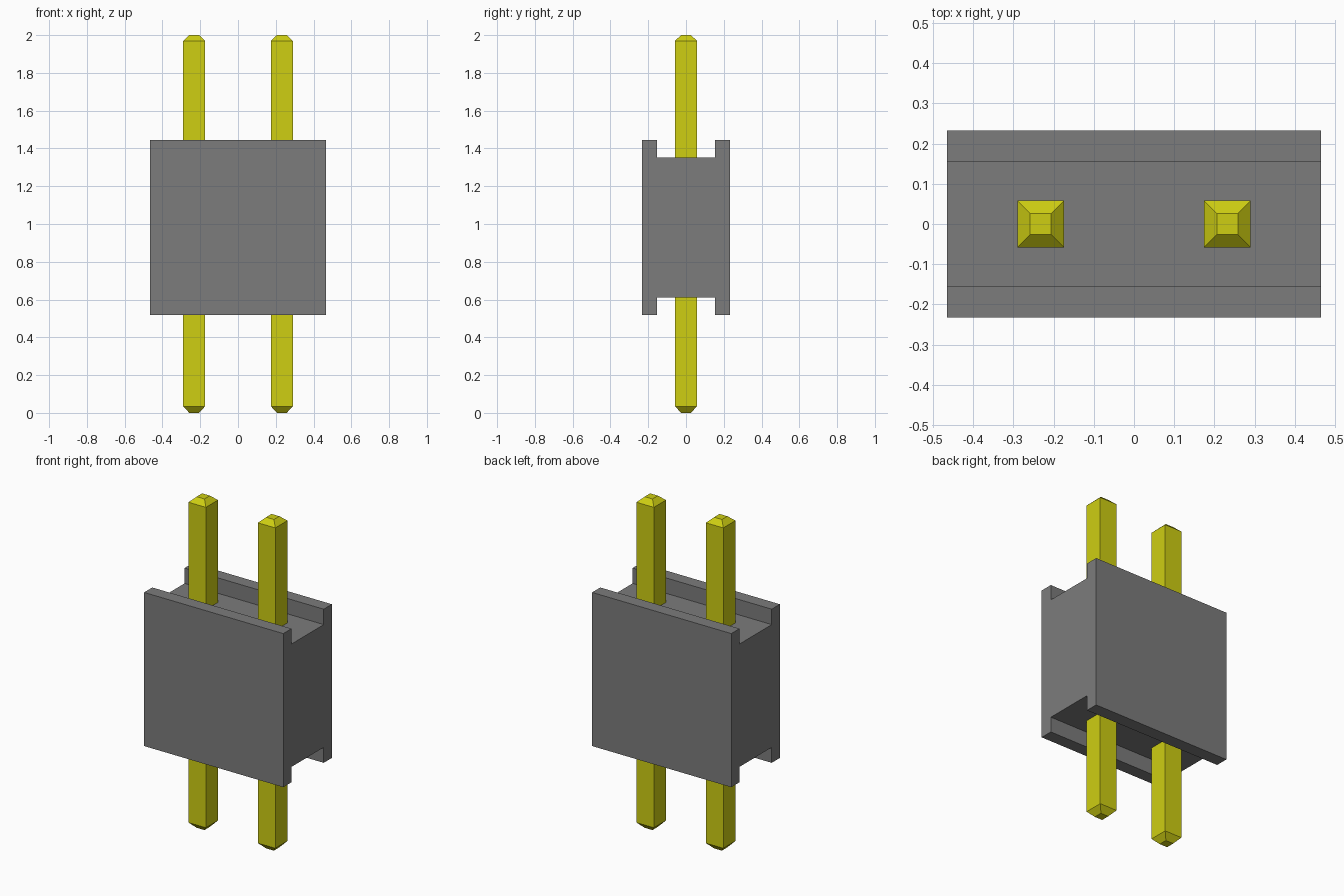
import bpy, bmesh

cube = bpy.data.objects.get("Cube")
if cube:
    bpy.data.objects.remove(cube, do_unlink=True)


def material(name, rgb):
    m = bpy.data.materials.new(name)
    m.use_nodes = True
    m.diffuse_color = (*rgb, 1)
    m.node_tree.nodes["Principled BSDF"].inputs["Base Color"].default_value = (*rgb, 1)
    return m


def finish(name, bm, mat):
    bmesh.ops.recalc_face_normals(bm, faces=bm.faces)
    mesh = bpy.data.meshes.new(name)
    bm.to_mesh(mesh)
    bm.free()
    mesh.materials.append(mat)
    obj = bpy.data.objects.new(name, mesh)
    bpy.context.collection.objects.link(obj)
    return obj


grey = material("grey plastic", (0.20, 0.20, 0.20))
yellow = material("yellow metal", (0.62, 0.62, 0.006))


# Housing: H-shaped profile in y and z, extruded along x
def housing(half_x=0.465, half_y=0.232, groove_y=0.154):
    low, low_in, high_in, high = 0.517, 0.61, 1.352, 1.445
    profile = [(-half_y, low), (-groove_y, low), (-groove_y, low_in),
               (groove_y, low_in), (groove_y, low), (half_y, low),
               (half_y, high), (groove_y, high), (groove_y, high_in),
               (-groove_y, high_in), (-groove_y, high), (-half_y, high)]
    bm = bmesh.new()
    face = bm.faces.new([bm.verts.new((-half_x, y, z)) for y, z in profile])
    result = bmesh.ops.extrude_face_region(bm, geom=[face])
    moved = [v for v in result["geom"] if isinstance(v, bmesh.types.BMVert)]
    bmesh.ops.translate(bm, verts=moved, vec=(2 * half_x, 0, 0))
    return finish("housing", bm, grey)


# Pin: square bar with tapered ends, lofted through square rings
def pin(name, x):
    bm = bmesh.new()
    rings = []
    for z, r in ((0, 0.026), (0.035, 0.058), (1.97, 0.058), (2, 0.026)):
        rings.append([bm.verts.new((x + sx * r, sy * r, z))
                      for sx, sy in ((-1, -1), (1, -1), (1, 1), (-1, 1))])
    for a, b in zip(rings, rings[1:]):
        for i in range(4):
            j = (i + 1) % 4
            bm.faces.new((a[i], a[j], b[j], b[i]))
    bm.faces.new(rings[0][::-1])
    bm.faces.new(rings[-1])
    return finish(name, bm, yellow)


housing()
pin("left_pin", 0.232)
pin("right_pin", -0.232)
